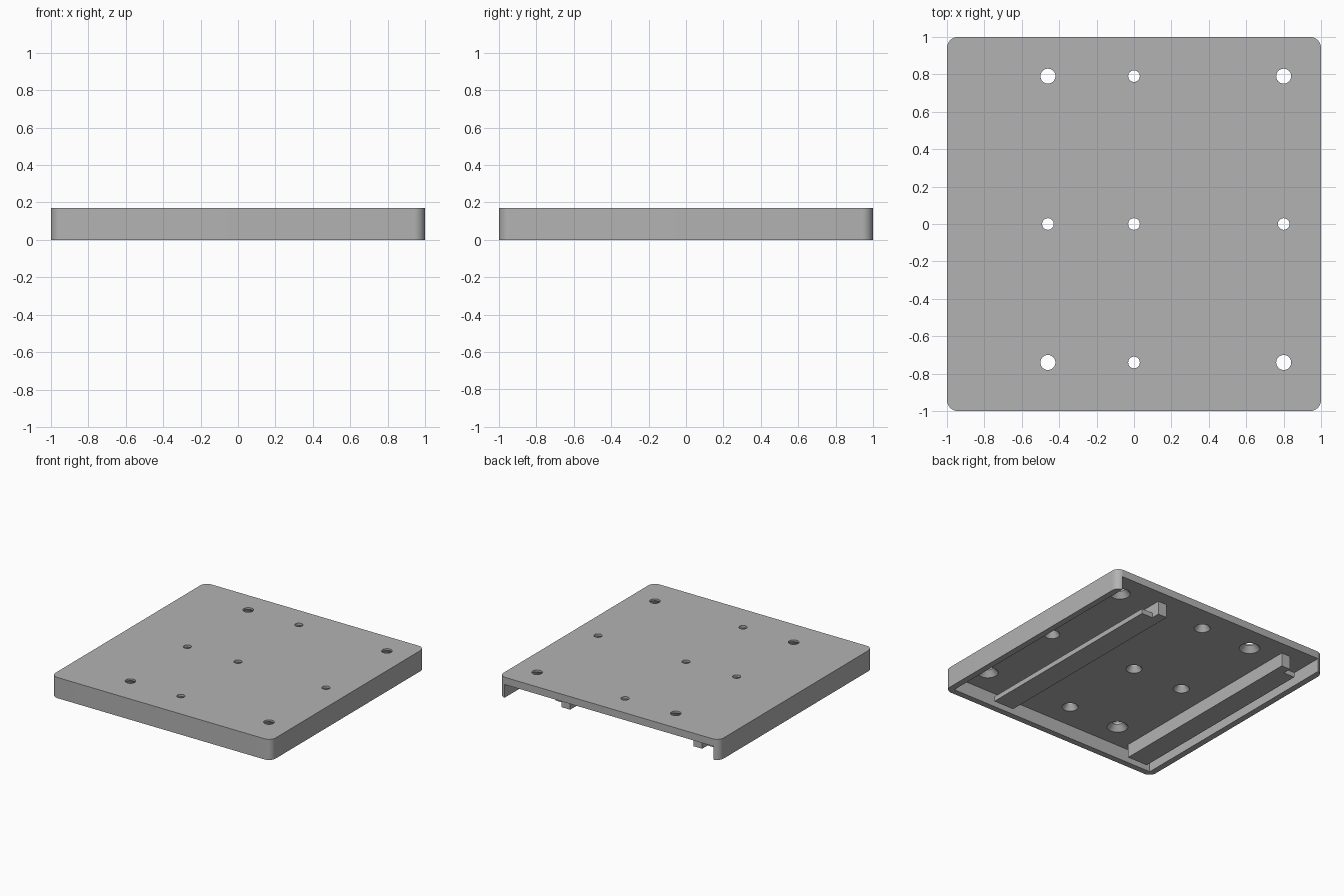
import bpy
import bmesh
import math

HEIGHT, CEILING, WALL = 0.17, 0.11, 0.05
CORNER = 0.06

if "Cube" in bpy.data.objects:
    bpy.data.objects.remove(bpy.data.objects["Cube"], do_unlink=True)

grey = bpy.data.materials.new("plain grey")
grey.use_nodes = True
grey.diffuse_color = (0.45, 0.45, 0.45, 1)
grey.node_tree.nodes["Principled BSDF"].inputs["Base Color"].default_value = (0.45, 0.45, 0.45, 1)


def add_object(name, bm):
    bmesh.ops.recalc_face_normals(bm, faces=bm.faces)
    mesh = bpy.data.meshes.new(name)
    bm.to_mesh(mesh)
    bm.free()
    mesh.materials.append(grey)
    obj = bpy.data.objects.new(name, mesh)
    bpy.context.collection.objects.link(obj)
    return obj


def add_box(bm, low, high):
    verts = bmesh.ops.create_cube(bm, size=1)["verts"]
    for v in verts:
        v.co = [(a + b) / 2 + c * (b - a) for a, b, c in zip(low, high, v.co)]
    return verts


def add_lathe(bm, x, y, profile, sides=32):
    """Closed solid of revolution from (radius, z) pairs."""
    rings = [[bm.verts.new((x + r * math.cos(math.tau * i / sides),
                            y + r * math.sin(math.tau * i / sides), z))
              for i in range(sides)] for r, z in profile]
    for a, b in zip(rings, rings[1:]):
        for i in range(sides):
            j = (i + 1) % sides
            bm.faces.new((a[i], a[j], b[j], b[i]))
    bm.faces.new(rings[0])
    bm.faces.new(rings[-1])


def select_only(obj):
    bpy.ops.object.select_all(action="DESELECT")
    obj.select_set(True)
    bpy.context.view_layer.objects.active = obj


def cut(target, cutter):
    cutter.hide_render = True
    mod = target.modifiers.new("cut", "BOOLEAN")
    mod.operation, mod.solver, mod.object = "DIFFERENCE", "EXACT", cutter
    select_only(target)
    bpy.ops.object.modifier_apply(modifier=mod.name)
    bpy.data.objects.remove(cutter, do_unlink=True)


# Cover slab with rounded vertical corners
bm = bmesh.new()
add_box(bm, (-1, -1, 0), (1, 1, HEIGHT))
upright = [e for e in bm.edges if abs(e.verts[0].co.z - e.verts[1].co.z) > HEIGHT / 2]
bmesh.ops.bevel(bm, geom=upright, offset=CORNER, segments=8, profile=0.5, affect="EDGES")
cover = add_object("cover", bm)

# Hollow underside, open at the back
bm = bmesh.new()
add_box(bm, (WALL - 1, WALL - 1, -0.1), (1 - WALL, 1.2, CEILING))
cut(cover, add_object("cavity_cutter", bm))

# Screw holes, countersunk from below; the four outer ones are larger
bm = bmesh.new()
for x in (-0.46, 0, 0.8):
    for y in (-0.74, 0, 0.79):
        r = 0.04 if x and y else 0.031
        add_lathe(bm, x, y, [(r * 1.95, CEILING - 0.02), (r * 1.95, CEILING),
                             (r, CEILING + 0.045), (r, HEIGHT + 0.05)])
cut(cover, add_object("hole_cutter", bm))
select_only(cover)
bpy.ops.object.shade_smooth_by_angle(angle=math.radians(30))

# Two L-shaped rails under the plate, with their feet pointing outward
for name, start, side in (("left_rail", 0.43, 1), ("right_rail", -0.69, -1)):
    bm = bmesh.new()
    profile = [(0, 0), (0.18, 0), (0.18, 0.04), (0.08, 0.04), (0.08, CEILING), (0, CEILING)]
    face = bm.faces.new([bm.verts.new((start + side * x, -0.89, z)) for x, z in profile])
    ext = bmesh.ops.extrude_face_region(bm, geom=[face])["geom"]
    bmesh.ops.translate(bm, vec=(0, 1.71, 0), verts=[v for v in ext if isinstance(v, bmesh.types.BMVert)])
    rail = add_object(name, bm)

    # Stem runs on past the end of the foot
    bm = bmesh.new()
    xs = sorted((start, start + side * 0.08))
    add_box(bm, (xs[0], 0.82, 0), (xs[1], 0.89, CEILING))
    add_object(name + "_end", bm)
